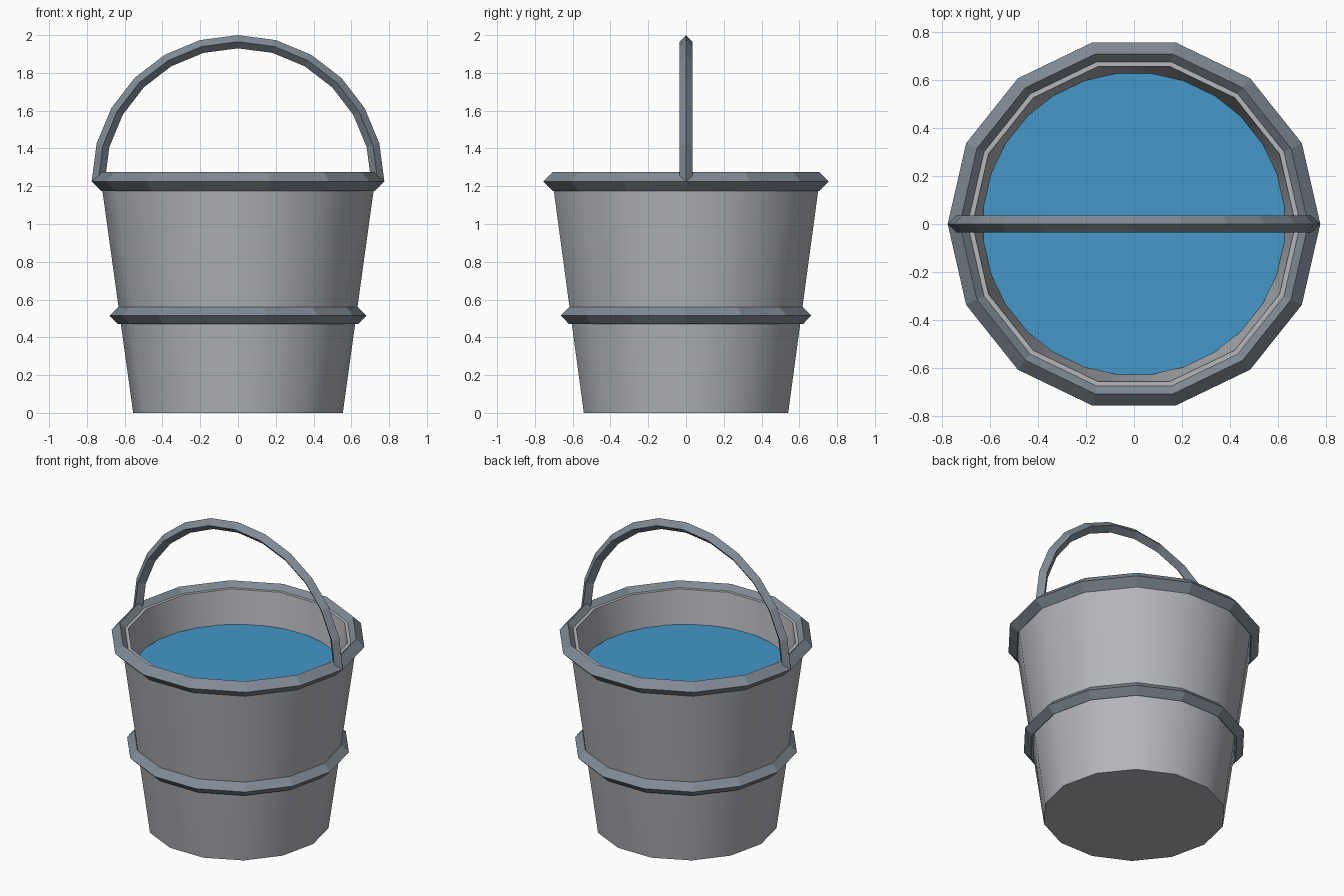
import bpy
from math import cos, sin, pi, radians

cube = bpy.data.objects.get("Cube")
if cube:
    bpy.data.objects.remove(cube)


def material(name, colour):
    m = bpy.data.materials.new(name)
    m.use_nodes = True
    m.diffuse_color = (*colour, 1)
    m.node_tree.nodes["Principled BSDF"].inputs["Base Color"].default_value = (*colour, 1)
    return m


steel = material("pale steel", (0.46, 0.47, 0.50))
dark_steel = material("blue grey steel", (0.22, 0.26, 0.30))
blue = material("water blue", (0.06, 0.31, 0.58))

SIDES = 14


def add_object(name, verts, faces, mat):
    mesh = bpy.data.meshes.new(name)
    mesh.from_pydata(verts, [], faces)
    mesh.materials.append(mat)
    obj = bpy.data.objects.new(name, mesh)
    bpy.context.collection.objects.link(obj)
    return obj


def lathe(name, profile, mat, sides=SIDES, closed=False, turn=0.0):
    """Spin (radius, height) points around z; open profiles get end caps."""
    n = len(profile)
    verts = [(r * cos(2 * pi * i / sides + turn), r * sin(2 * pi * i / sides + turn), z)
             for i in range(sides) for r, z in profile]
    faces = []
    for i in range(sides):
        a, b = i * n, (i + 1) % sides * n
        for j in range(n if closed else n - 1):
            k = (j + 1) % n
            faces.append((a + j, b + j, b + k, a + k))
    if not closed:
        faces.append([i * n for i in reversed(range(sides))])
        faces.append([i * n + n - 1 for i in range(sides)])
    return add_object(name, verts, faces, mat)


def hoop(name, radius, height, size):
    """Diamond-section band around the bucket."""
    diamond = [(radius + size * cos(t * pi / 2), height + size * sin(t * pi / 2))
               for t in range(4)]
    return lathe(name, diamond, dark_steel, closed=True)


# Tapered wall with an open top and a thick rim
bucket = lathe("bucket_wall",
               [(0.555, 0), (0.727, 1.242), (0.672, 1.242), (0.507, 0.05)], steel)
bpy.context.view_layer.objects.active = bucket
bucket.select_set(True)
bpy.ops.object.shade_smooth_by_angle(angle=radians(30))
bucket.select_set(False)

# Bands
hoop("rim_band", 0.725, 1.225, 0.05)
hoop("middle_band", 0.635, 0.515, 0.045)

# Water, a disc that just meets the inner wall
lathe("water", [(0.625, 1.0), (0.631, 1.025)], blue, sides=2 * SIDES, turn=pi / (2 * SIDES))

# Handle: half hoop of diamond section standing over the rim
STEPS, RADIUS, SIZE, PIVOT = 12, 0.74, 0.035, 1.225
verts, faces = [], []
for i in range(STEPS + 1):
    a = pi * i / STEPS
    for t in range(4):
        r = RADIUS + SIZE * cos(t * pi / 2)
        verts.append((r * cos(a), SIZE * sin(t * pi / 2), PIVOT + r * sin(a)))
for i in range(STEPS):
    for t in range(4):
        u = (t + 1) % 4
        faces.append((4 * i + t, 4 * i + u, 4 * i + 4 + u, 4 * i + 4 + t))
faces += [(3, 2, 1, 0), [4 * STEPS + t for t in range(4)]]
handle = add_object("handle", verts, faces, dark_steel)

# Consistent outward normals
import bmesh
for obj in bpy.context.collection.objects:
    if obj.type == 'MESH' and obj.name in ("bucket_wall", "rim_band", "middle_band", "water", "handle"):
        bm = bmesh.new()
        bm.from_mesh(obj.data)
        bmesh.ops.recalc_face_normals(bm, faces=bm.faces)
        bm.to_mesh(obj.data)
        bm.free()
